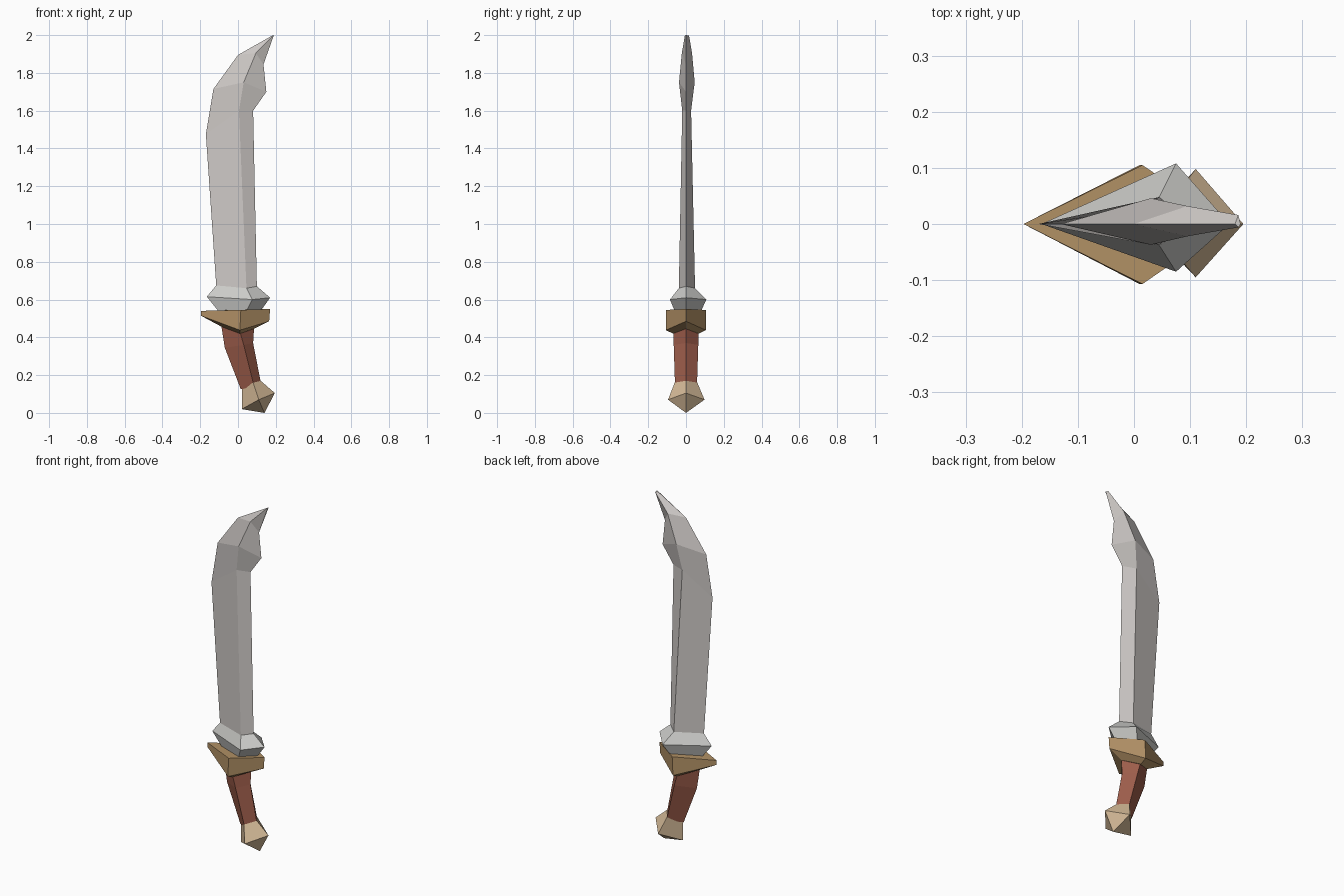
import bpy
import bmesh

default_cube = bpy.data.objects.get("Cube")
if default_cube:
    bpy.data.objects.remove(default_cube, do_unlink=True)


def make_material(name, red, green, blue):
    material = bpy.data.materials.new(name)
    material.use_nodes = True
    colour = (red, green, blue, 1)
    material.diffuse_color = colour
    shader = next(n for n in material.node_tree.nodes if n.type == 'BSDF_PRINCIPLED')
    shader.inputs["Base Color"].default_value = colour
    return material


def diamond_loft(name, material, sections, apex=None):
    """Skin four-sided sections: edge (x, z), ridge (x, z), edge (x, z), front y, back y."""
    mesh = bpy.data.meshes.new(name)
    bm = bmesh.new()
    rings = []
    for (left, ridge, right, front, back) in sections:
        corners = [
            (left[0], 0, left[1]),
            (ridge[0], front, ridge[1]),
            (right[0], 0, right[1]),
            (ridge[0], back, ridge[1]),
        ]
        rings.append([bm.verts.new(corner) for corner in corners])
    for lower, upper in zip(rings, rings[1:]):
        for i in range(4):
            j = (i + 1) % 4
            bm.faces.new((lower[i], lower[j], upper[j], upper[i]))
    # Close the lower end with a point or a flat cap, and the upper end with a cap
    if apex:
        point = bm.verts.new(apex)
        for i in range(4):
            bm.faces.new((rings[0][(i + 1) % 4], rings[0][i], point))
    else:
        bm.faces.new(rings[0][::-1])
    bm.faces.new(rings[-1])
    bmesh.ops.recalc_face_normals(bm, faces=bm.faces)
    bm.to_mesh(mesh)
    bm.free()
    mesh.materials.append(material)
    obj = bpy.data.objects.new(name, mesh)
    bpy.context.scene.collection.objects.link(obj)
    return obj


steel = make_material("pale steel", 0.61, 0.58, 0.56)
collar_steel = make_material("collar steel", 0.6, 0.6, 0.58)
bronze = make_material("dull bronze", 0.44, 0.28, 0.13)
leather = make_material("red brown leather", 0.34, 0.11, 0.07)
bone = make_material("tan bone", 0.66, 0.49, 0.31)

# Pommel: faceted knob ending in a point
diamond_loft("pommel", bone, [
    ((0.02, 0.02), (0.11, 0.07), (0.195, 0.105), -0.095, 0.098),
    ((0.02, 0.13), (0.08, 0.16), (0.12, 0.17), -0.06, 0.06),
], apex=(0.14, 0, 0))

# Handle: curved grip
diamond_loft("handle", leather, [
    ((0.015, 0.125), (0.085, 0.14), (0.12, 0.165), -0.058, 0.058),
    ((-0.07, 0.345), (0.03, 0.36), (0.08, 0.37), -0.065, 0.065),
    ((-0.088, 0.46), (0.01, 0.43), (0.085, 0.45), -0.065, 0.065),
])

# Guard: wide wedge with a long point on one side
diamond_loft("guard", bronze, [
    ((-0.085, 0.455), (0.01, 0.42), (0.085, 0.445), -0.068, 0.068),
    ((-0.197, 0.515), (0.01, 0.438), (0.165, 0.485), -0.107, 0.105),
    ((-0.197, 0.54), (0.015, 0.545), (0.17, 0.55), -0.107, 0.105),
])

# Collar: flared base of the blade
diamond_loft("blade_collar", collar_steel, [
    ((-0.105, 0.54), (0.045, 0.54), (0.12, 0.54), -0.06, 0.08),
    ((-0.165, 0.615), (0.075, 0.6), (0.17, 0.61), -0.085, 0.108),
    ((-0.115, 0.675), (0.045, 0.66), (0.1, 0.67), -0.038, 0.048),
])

# Blade: long ridged body that swells and hooks to the tip
diamond_loft("blade", steel, [
    ((-0.115, 0.67), (0.045, 0.655), (0.1, 0.665), -0.038, 0.048),
    ((-0.17, 1.475), (0.005, 1.6), (0.08, 1.6), -0.02, 0.027),
    ((-0.13, 1.715), (0.03, 1.75), (0.15, 1.7), -0.037, 0.046),
    ((0, 1.895), (0.095, 1.905), (0.135, 1.845), -0.022, 0.032),
    ((0.18, 1.997), (0.186, 1.998), (0.19, 2), -0.006, 0.016),
])
